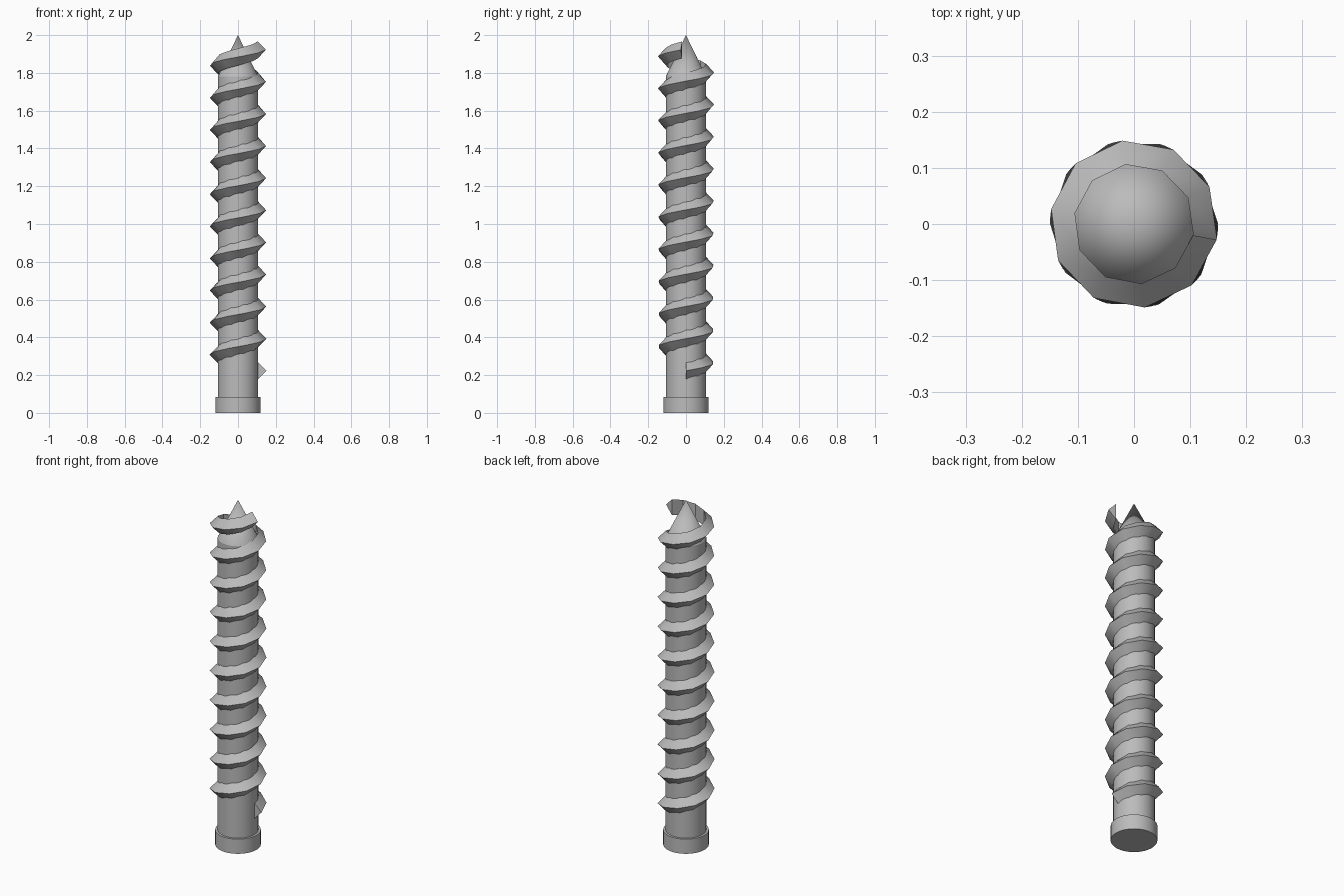
import bpy, bmesh, math

cube = bpy.data.objects.get("Cube")
if cube:
    bpy.data.objects.remove(cube, do_unlink=True)

steel = bpy.data.materials.new("grey steel")
steel.use_nodes = True
steel.diffuse_color = (0.5, 0.5, 0.5, 1)
steel.node_tree.nodes["Principled BSDF"].inputs["Base Color"].default_value = (0.5, 0.5, 0.5, 1)


def finish(name, bm):
    """Turn a bmesh into a named, shaded object."""
    bmesh.ops.recalc_face_normals(bm, faces=bm.faces)
    mesh = bpy.data.meshes.new(name)
    bm.to_mesh(mesh)
    bm.free()
    mesh.materials.append(steel)
    obj = bpy.data.objects.new(name, mesh)
    bpy.context.collection.objects.link(obj)
    bpy.ops.object.select_all(action='DESELECT')
    obj.select_set(True)
    bpy.context.view_layer.objects.active = obj
    bpy.ops.object.shade_smooth_by_angle(angle=math.radians(30))
    return obj


def round_part(name, r_bottom, r_top, z0, z1, sides=64):
    bm = bmesh.new()
    bmesh.ops.create_cone(bm, cap_ends=True, segments=sides, radius1=r_bottom,
                          radius2=r_top, depth=z1 - z0)
    bmesh.ops.translate(bm, verts=bm.verts, vec=(0, 0, (z0 + z1) / 2))
    return finish(name, bm)


def helix_thread(name, inner, outer, half, z0, pitch, turns, steps):
    """Sweep a triangular section up a coarse right-handed helix."""
    bm = bmesh.new()
    section = [(inner, -half), (outer, 0), (inner, half)]
    rings = []
    for i in range(steps + 1):
        t = turns * i / steps
        a = math.tau * t
        rings.append([bm.verts.new((r * math.cos(a), r * math.sin(a), z0 + pitch * t + h))
                      for r, h in section])
    for low, high in zip(rings, rings[1:]):
        for k in range(3):
            n = (k + 1) % 3
            bm.faces.new((low[k], low[n], high[n], high[k]))
    bm.faces.new(rings[0])
    bm.faces.new(rings[-1])
    return finish(name, bm)


SHAFT_R = 0.107

# Collar, shaft and pointed tip
round_part("collar", 0.12, 0.12, 0, 0.085)
round_part("shaft", SHAFT_R, SHAFT_R, 0.08, 1.78)
round_part("tip", SHAFT_R, 0, 1.78, 2.0)

# Spiral thread, running free past the tip
helix_thread("thread", SHAFT_R, 0.15, 0.045, 0.223, 0.1704, 9.97, 100)
